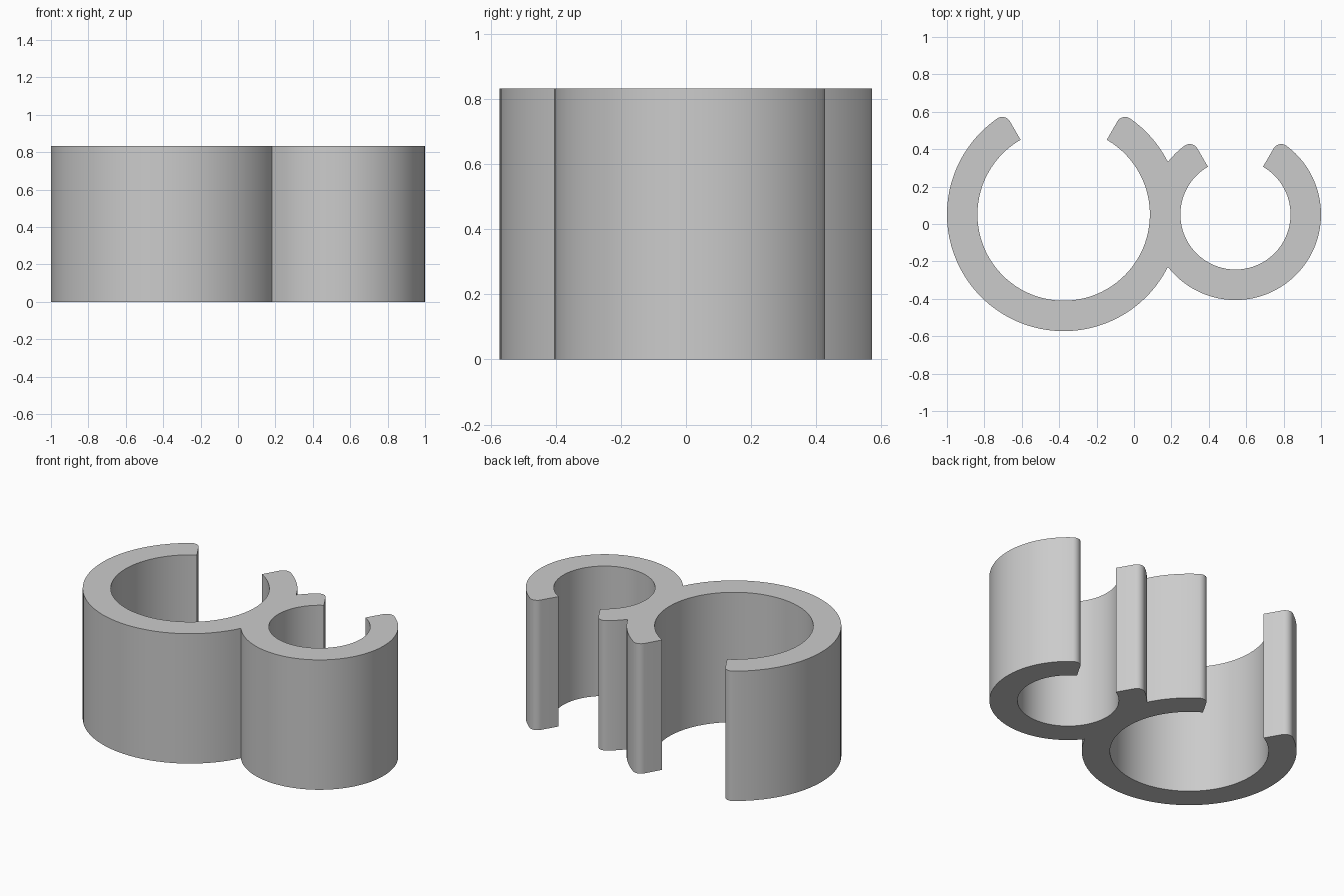
import bpy, bmesh
from math import sin, cos, asin, acos, radians, degrees, ceil, hypot

cube = bpy.data.objects.get("Cube")
if cube:
    bpy.data.objects.remove(cube)

HEIGHT = 0.833
WALL = 0.163
FILLET = 0.047
CENTRE_Y = 0.051
BIG_INNER, SMALL_INNER = 0.461, 0.2945
BIG, SMALL = BIG_INNER + WALL, SMALL_INNER + WALL
BIG_X, SMALL_X = BIG - 1, 1 - SMALL
GAP_START, GAP_END = 60, 120        # mouth of each clip, in degrees

outline = []


def arc(cx, cy, radius, start, end, step=4):
    """Append an arc to the outline, skipping repeated points."""
    n = max(1, ceil(abs(end - start) / step))
    for i in range(n + 1):
        a = radians(start + (end - start) * i / n)
        p = (cx + radius * cos(a), cy + radius * sin(a))
        if not outline or hypot(p[0] - outline[-1][0], p[1] - outline[-1][1]) > 1e-5:
            outline.append(p)


def lean(radius):
    """Angle between the cut end and the centre of its rounded corner."""
    return degrees(asin(FILLET / (radius - FILLET)))


def rounded_tip(cx, radius, angle, start, end):
    a, r = radians(angle), radius - FILLET
    arc(cx + r * cos(a), CENTRE_Y + r * sin(a), FILLET, start, end, 12)


def right_tip_and_bore(cx, radius):
    """Rounded corner beside the mouth, then the bore back to the left end."""
    a = GAP_START - lean(radius)
    rounded_tip(cx, radius, a, a, GAP_START + 90)
    arc(cx, CENTRE_Y, radius - WALL, GAP_START, GAP_END - 360)


def left_tip(cx, radius):
    a = GAP_END + lean(radius)
    rounded_tip(cx, radius, a, GAP_END - 90, a)


# Angles at which the two outer walls meet
d = SMALL_X - BIG_X
big_join = degrees(acos((d * d + BIG**2 - SMALL**2) / (2 * d * BIG)))
small_join = degrees(acos((d * d + SMALL**2 - BIG**2) / (2 * d * SMALL)))

# One continuous outline around both clips
left_tip(BIG_X, BIG)
arc(BIG_X, CENTRE_Y, BIG, GAP_END + lean(BIG), 360 - big_join)
arc(SMALL_X, CENTRE_Y, SMALL, 180 + small_join, 360 + GAP_START - lean(SMALL))
right_tip_and_bore(SMALL_X, SMALL)
left_tip(SMALL_X, SMALL)
arc(SMALL_X, CENTRE_Y, SMALL, GAP_END + lean(SMALL), 180 - small_join)
arc(BIG_X, CENTRE_Y, BIG, big_join, GAP_START - lean(BIG))
right_tip_and_bore(BIG_X, BIG)

# Extrude the outline to full height
bm = bmesh.new()
base = bm.faces.new([bm.verts.new((x, y, 0)) for x, y in outline])
top = bmesh.ops.extrude_face_region(bm, geom=[base], use_keep_orig=True)
bmesh.ops.translate(bm, vec=(0, 0, HEIGHT),
                    verts=[v for v in top["geom"] if isinstance(v, bmesh.types.BMVert)])
bmesh.ops.recalc_face_normals(bm, faces=bm.faces)
mesh = bpy.data.meshes.new("double_clip")
bm.to_mesh(mesh)
bm.free()

clip = bpy.data.objects.new("double_clip", mesh)
bpy.context.collection.objects.link(clip)

# Plain grey plastic
grey = bpy.data.materials.new("light_grey")
grey.use_nodes = True
colour = (0.6, 0.6, 0.6, 1)
grey.diffuse_color = colour
grey.node_tree.nodes["Principled BSDF"].inputs["Base Color"].default_value = colour
mesh.materials.append(grey)

bpy.ops.object.select_all(action="DESELECT")
clip.select_set(True)
bpy.context.view_layer.objects.active = clip
bpy.ops.object.shade_smooth_by_angle(angle=radians(30))
